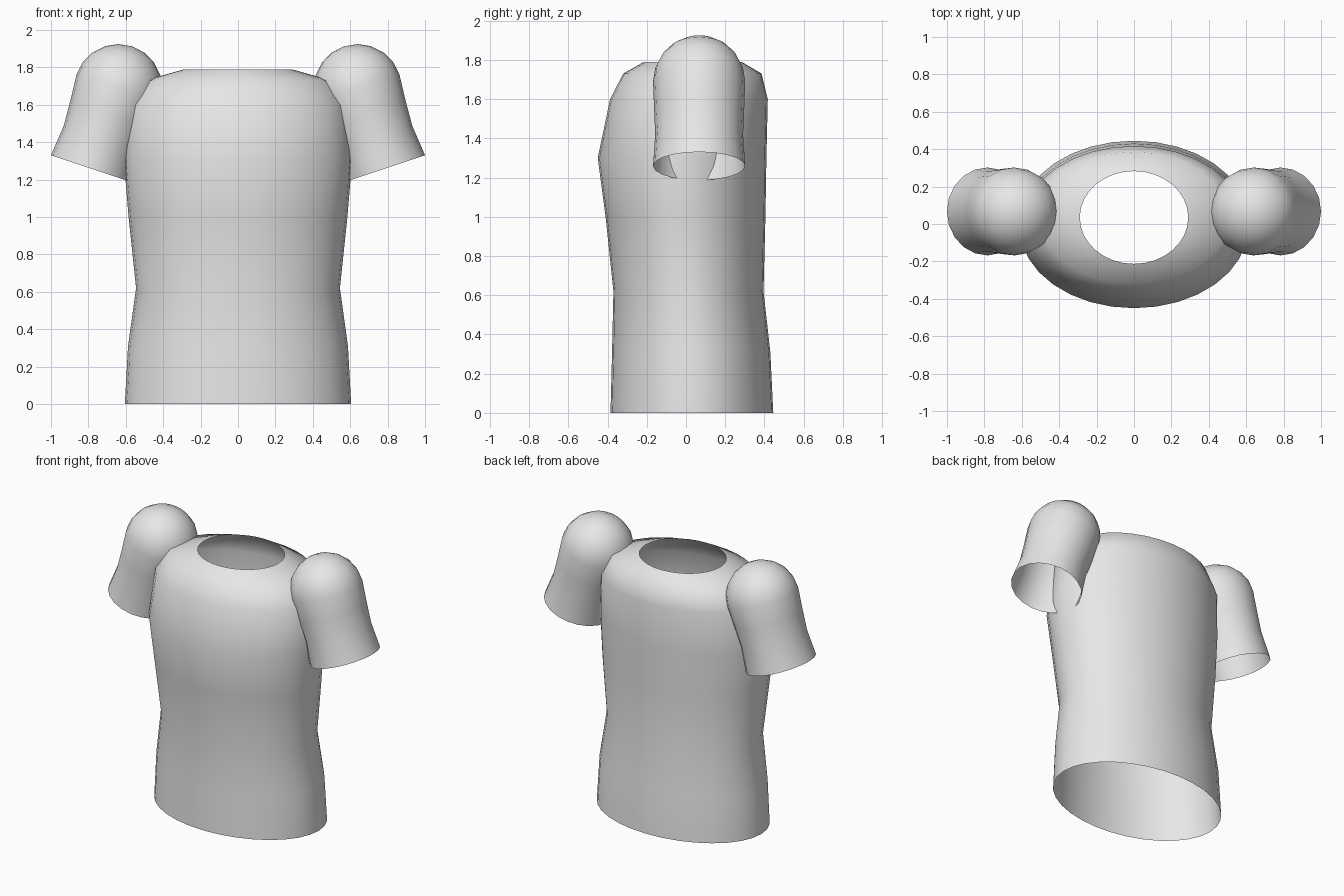
import bpy, bmesh, math
from mathutils import Vector

if "Cube" in bpy.data.objects:
    bpy.data.objects.remove(bpy.data.objects["Cube"])

grey = bpy.data.materials.new("light_grey_cloth")
grey.diffuse_color = (0.8, 0.8, 0.8, 1)
grey.use_nodes = True
grey.node_tree.nodes["Principled BSDF"].inputs["Base Color"].default_value = grey.diffuse_color


def loft(name, rings, sides, cap_point=None):
    """Skin elliptical rings (centre, u axis, v axis), listed bottom to top."""
    bm = bmesh.new()
    rows = []
    for c, u, v in rings:
        rows.append([bm.verts.new(c + u * math.cos(a) + v * math.sin(a))
                     for a in (2 * math.pi * i / sides for i in range(sides))])
    for lo, hi in zip(rows, rows[1:]):
        for i in range(sides):
            j = (i + 1) % sides
            bm.faces.new((lo[i], lo[j], hi[j], hi[i]))
    if cap_point is not None:
        tip = bm.verts.new(cap_point)
        for i in range(sides):
            bm.faces.new((rows[-1][i], rows[-1][(i + 1) % sides], tip))
    for f in bm.faces:
        f.smooth = True
    mesh = bpy.data.meshes.new(name)
    bm.to_mesh(mesh)
    bm.free()
    mesh.materials.append(grey)
    obj = bpy.data.objects.new(name, mesh)
    bpy.context.collection.objects.link(obj)
    return obj


# Shirt body: open at the hem and neck (height, half width, front y, back y)
profile = [(0.0, 0.605, -0.385, 0.445), (0.31, 0.588, -0.377, 0.43),
           (0.62, 0.545, -0.37, 0.395), (1.0, 0.585, -0.41, 0.405),
           (1.3, 0.61, -0.45, 0.41), (1.6, 0.588, -0.387, 0.417),
           (1.73, 0.50, -0.32, 0.385), (1.79, 0.29, -0.213, 0.283)]
loft("shirt_body",
     [(Vector((0, (f + b) / 2, z)), Vector((w, 0, 0)), Vector((0, (b - f) / 2, 0)))
      for z, w, f, b in profile], 32)

# Sleeves: flared tube with a rounded shoulder, open at the cuff
R = 0.235
stations = [(-0.455, 0.228, 0.235), (-0.285, 0.213, 0.224), (-0.14, 0.222, 0.23)]
for i in range(5):
    a = math.radians(18 * i)
    stations.append((R * math.sin(a), R * math.cos(a), R * math.cos(a)))
for side, label in ((1, "right"), (-1, "left")):
    shoulder = Vector((side * 0.64, 0.067, 1.69))
    up = Vector((-side * 0.316, 0, 0.949)).normalized()
    across = Vector((up.z, 0, -up.x))
    loft("sleeve_" + label,
         [(shoulder + up * t, across * ru, Vector((0, rv, 0))) for t, ru, rv in stations],
         20, shoulder + up * R)
